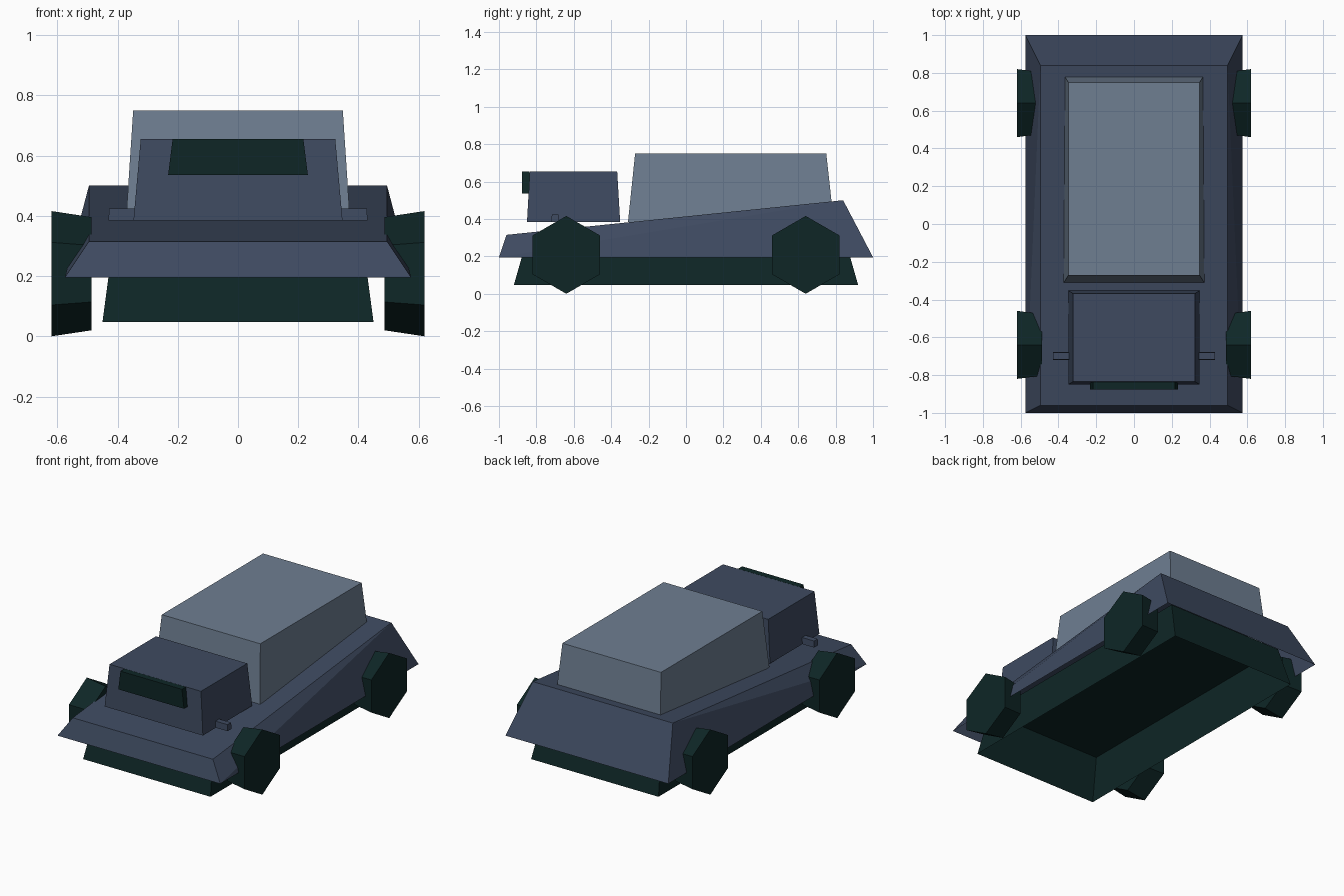
import bpy, math

if "Cube" in bpy.data.objects:
    bpy.data.objects.remove(bpy.data.objects["Cube"])


def material(name, r, g, b):
    m = bpy.data.materials.new(name)
    lin = [((c / 255 + 0.055) / 1.055) ** 2.4 if c > 10 else c / 255 / 12.92 for c in (r, g, b)]
    m.diffuse_color = (*lin, 1)
    m.use_nodes = True
    m.node_tree.nodes["Principled BSDF"].inputs["Base Color"].default_value = m.diffuse_color
    return m


BLUE = material("slate_blue", 62, 74, 96)
GREY = material("steel_grey", 110, 126, 145)
DARK = material("dark_green", 14, 38, 38)


def make(name, verts, faces, mat):
    me = bpy.data.meshes.new(name)
    me.from_pydata(verts, [], faces)
    me.materials.append(mat)
    ob = bpy.data.objects.new(name, me)
    bpy.context.collection.objects.link(ob)
    return ob


def ring(x, y0, y1, z0, z1, cx=0):
    """Rectangle of half width x, front edge at (y0, z0), rear edge at (y1, z1)."""
    return [(cx - x, y0, z0), (cx + x, y0, z0), (cx + x, y1, z1), (cx - x, y1, z1)]


def shell(name, low, high, mat, closed=False, split_sides=False):
    """Tapered box between two rings, open below unless closed."""
    faces = [(4, 5, 6, 7), (0, 1, 5, 4), (2, 3, 7, 6)]
    if split_sides:
        faces += [(1, 2, 6), (1, 6, 5), (3, 0, 7), (0, 4, 7)]
    else:
        faces += [(1, 2, 6, 5), (3, 0, 4, 7)]
    if closed:
        faces.append((3, 2, 1, 0))
    return make(name, low + high, faces, mat)


# Body: wedge-shaped hull over an open chassis tub
shell("hull", ring(0.575, -1, 1, 0.195, 0.195), ring(0.495, -0.96, 0.84, 0.315, 0.5),
      BLUE, split_sides=True)
shell("chassis", ring(0.45, -0.92, 0.92, 0.048, 0.048), ring(0.415, -0.845, 0.845, 0.31, 0.31), DARK)

# Cargo box and cab
shell("cargo_box", ring(0.372, -0.31, 0.79, 0.385, 0.385), ring(0.348, -0.272, 0.75, 0.75, 0.75), GREY)
shell("cab", ring(0.347, -0.85, -0.352, 0.385, 0.385), ring(0.323, -0.835, -0.368, 0.655, 0.655), BLUE)

# Windscreen plate
shell("windscreen", ring(0.232, -0.876, -0.836, 0.535, 0.535),
      ring(0.217, -0.876, -0.836, 0.655, 0.655), DARK, closed=True)

for side, label in ((-1, "left"), (1, "right")):
    # Stub beside the cab
    shell(label + "_stub", ring(0.045, -0.72, -0.678, 0.385, 0.385, side * 0.385),
          ring(0.043, -0.717, -0.681, 0.425, 0.425, side * 0.385), BLUE, closed=True)
    # Six-sided wheels, slightly wider on the outside
    for y, end in ((-0.64, "front"), (0.64, "rear")):
        verts = []
        for x, r in ((0.487, 0.188), (0.62, 0.208)):
            for i in range(6):
                a = math.pi / 2 + i * math.pi / 3
                verts.append((side * x, y + r * math.cos(a), 0.208 + r * math.sin(a)))
        faces = [(i, (i + 1) % 6, (i + 1) % 6 + 6, i + 6) for i in range(6)]
        faces = [f[::-1] for f in faces] + [(5, 4, 3, 2, 1, 0)[::1], (6, 7, 8, 9, 10, 11)]
        if side > 0:
            faces = faces[:6] and [f[::-1] for f in faces[:6]] + faces[6:]
        else:
            faces = faces[:6] + [f[::-1] for f in faces[6:]]
        make(f"{end}_{label}_wheel", verts, faces, DARK)
